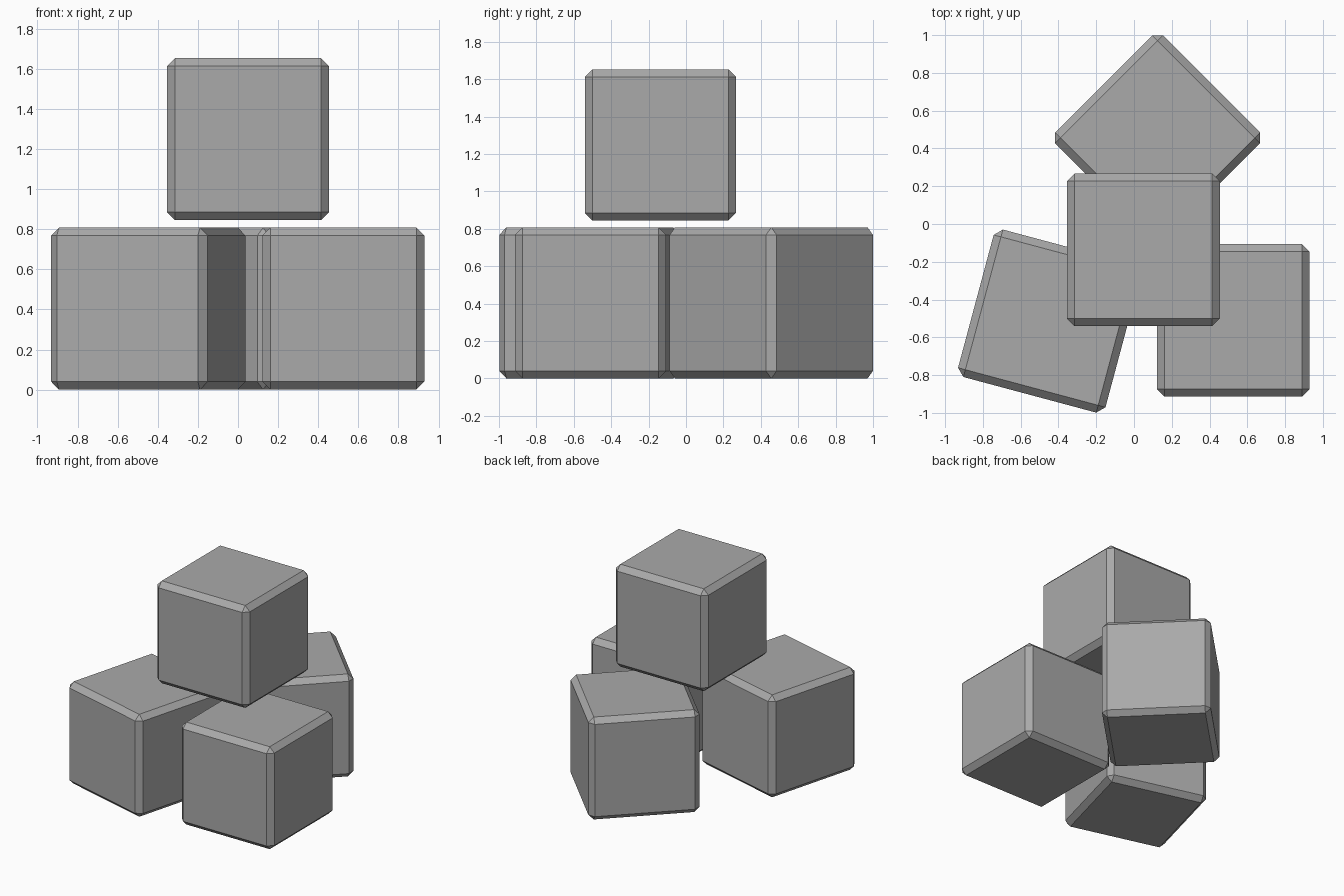
import bpy
import math

if "Cube" in bpy.data.objects:
    bpy.data.objects.remove(bpy.data.objects["Cube"], do_unlink=True)

SIZE = 0.808
BEVEL = 0.04
HALF = SIZE / 2

# Single grey material
grey = bpy.data.materials.new("grey")
grey.use_nodes = True
colour = (0.4, 0.4, 0.4, 1.0)
grey.diffuse_color = colour
grey.node_tree.nodes["Principled BSDF"].inputs["Base Color"].default_value = colour


def add_box(name, x, y, z, turn=0):
    """Chamfered box with its centre at (x, y, z), turned about z in degrees."""
    bpy.ops.mesh.primitive_cube_add(size=SIZE, location=(x, y, z),
                                    rotation=(0, 0, math.radians(turn)))
    box = bpy.context.object
    box.name = name
    box.data.materials.append(grey)
    chamfer = box.modifiers.new("chamfer", 'BEVEL')
    chamfer.width = BEVEL
    chamfer.segments = 1


# Three boxes on the ground, one resting above them
add_box("left_box", 0.525, -0.51, HALF)
add_box("right_box", -0.447, -0.514, HALF, -15)
add_box("back_box", 0.125, 0.456, HALF, 45)
add_box("top_box", 0.05, -0.137, 0.845 + HALF)
